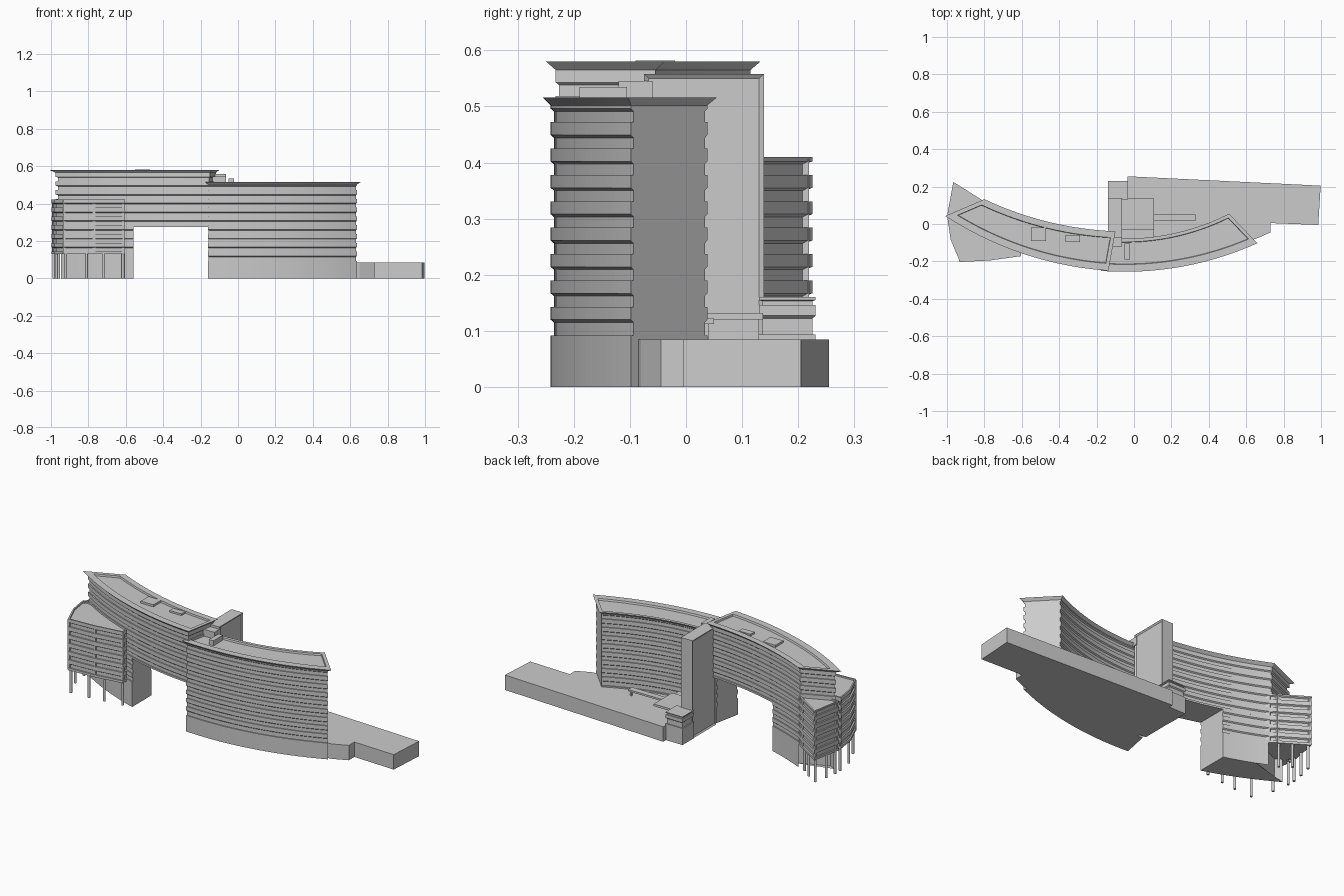
import bpy, bmesh, math
from mathutils import Vector

if "Cube" in bpy.data.objects:
    bpy.data.objects.remove(bpy.data.objects["Cube"])

GREY = bpy.data.materials.new("concrete grey")
GREY.diffuse_color = (0.6, 0.6, 0.6, 1)
GREY.use_nodes = True
GREY.node_tree.nodes["Principled BSDF"].inputs["Base Color"].default_value = GREY.diffuse_color
D = 0.006          # window strip recess
PITCH = 0.047      # floor height


def finish(name, bm):
    bmesh.ops.recalc_face_normals(bm, faces=bm.faces)
    me = bpy.data.meshes.new(name)
    bm.to_mesh(me)
    bm.free()
    me.materials.append(GREY)
    ob = bpy.data.objects.new(name, me)
    bpy.context.collection.objects.link(ob)
    return ob


def box(name, x0, x1, y0, y1, z0, z1, panel=False):
    bm = bmesh.new()
    bmesh.ops.create_cube(bm, size=1)
    for v in bm.verts:
        v.co = ((x0 + x1) / 2 + v.co.x * (x1 - x0),
                (y0 + y1) / 2 + v.co.y * (y1 - y0),
                (z0 + z1) / 2 + v.co.z * (z1 - z0))
    if panel:      # sunk panels on the two long sides
        bm.normal_update()
        sides = [f for f in bm.faces if abs(f.normal.x) > 0.9]
        bmesh.ops.inset_individual(bm, faces=sides, thickness=0.012, depth=-0.006)
    return finish(name, bm)


def offset(poly, dists):
    """Move every edge of a counter-clockwise outline inward by its own distance."""
    n, out = len(poly), []
    for i in range(n):
        a, b, c = (Vector(poly[k % n]) for k in (i - 1, i, i + 1))
        u, v = (b - a).normalized(), (c - b).normalized()
        n1, n2 = Vector((-u.y, u.x)), Vector((-v.y, v.x))
        p, q = b + n1 * dists[i - 1], b + n2 * dists[i]
        cr = u.x * v.y - u.y * v.x
        if abs(cr) < 1e-3:
            out.append((p + q) / 2)
        else:
            w = q - p
            out.append(p + u * ((w.x * v.y - w.y * v.x) / cr))
    return out


def loft(name, poly, rings, tags=None):
    """Stack outlines; each ring is (z, inset) or (z, {tag: inset})."""
    tags = tags or "w" * len(poly)
    bm, loops = bmesh.new(), []
    for z, d in rings:
        ds = [d.get(t, 0) if isinstance(d, dict) else d for t in tags]
        loops.append([bm.verts.new((p.x, p.y, z)) for p in offset(poly, ds)])
    n = len(poly)
    for lo, hi in zip(loops, loops[1:]):
        for i in range(n):
            j = (i + 1) % n
            bm.faces.new((lo[i], lo[j], hi[j], hi[i]))
    bm.faces.new(loops[0][::-1])
    bm.faces.new(loops[-1])
    return finish(name, bm)


def floors(first, count, d):
    """Projecting spandrels with bevelled undersides and recessed windows between."""
    r = []
    for i in range(count):
        z = first + i * PITCH
        r += [(z - 0.005, d), (z, 0), (z + 0.023, 0), (z + 0.023, d)]
    return r


def arc(a, b, c):
    """Lower circle through three points, returned as y(x)."""
    (ax, ay), (bx, by), (cx, cy) = a, b, c
    k = 2 * (ax * (by - cy) + bx * (cy - ay) + cx * (ay - by))
    A, B, C = ax * ax + ay * ay, bx * bx + by * by, cx * cx + cy * cy
    ox = (A * (by - cy) + B * (cy - ay) + C * (ay - by)) / k
    oy = (A * (cx - bx) + B * (ax - cx) + C * (bx - ax)) / k
    r = math.hypot(ax - ox, ay - oy)
    return lambda x: oy - math.sqrt(r * r - (x - ox) ** 2)


def crescent(front, back, fx, bx, n=28):
    """Outline between two arcs, tagged f (front), e (right end), b (back), s (left end)."""
    def run(fn, x0, x1):
        return [(x0 + (x1 - x0) * i / n, fn(x0 + (x1 - x0) * i / n)) for i in range(n + 1)]
    return run(front, *fx) + run(back, bx[1], bx[0]), "f" * n + "e" + "b" * n + "s"


# Right wing: full height curved slab with a plain slanted end
rf = arc((-0.155, -0.238), (0.2, -0.223), (0.635, -0.098))
rb = arc((-0.12, -0.09), (0.2, -0.067), (0.505, 0.038))
poly, tags = crescent(rf, rb, (-0.16, 0.635), (-0.13, 0.505))
W = {"f": D, "b": D}
loft("right_wing", poly,
     [(0, 0), (0.092, 0), (0.092, W)] + floors(0.12, 8, W)
     + [(0.491, W), (0.496, 0), (0.502, 0), (0.516, -0.014),
        (0.516, {"f": 0.025, "b": 0.004, "e": 0.004, "s": 0.004}),
        (0.506, {"f": 0.028, "b": 0.006, "e": 0.006, "s": 0.006})], tags)

# Left wing: raised bridge, one floor taller
lf = arc((-0.975, 0.04), (-0.56, -0.153), (-0.155, -0.232))
lb = arc((-0.80, 0.115), (-0.4, -0.018), (-0.12, -0.054))
poly, tags = crescent(lf, lb, (-0.975, -0.15), (-0.80, -0.118))
loft("left_wing", poly,
     [(0.275, 0), (0.285, 0), (0.285, D)] + floors(0.308, 5, D)
     + [(0.538, D), (0.543, 0), (0.565, 0), (0.58, -0.016),
        (0.58, {"f": 0.022, "b": 0.018, "e": 0.004, "s": 0.006}),
        (0.57, {"f": 0.025, "b": 0.02, "e": 0.006, "s": 0.008})], tags)

# Leg under the left wing
poly, tags = crescent(lf, lb, (-0.975, -0.56), (-0.80, -0.56), 14)
W = {"f": D, "b": D, "s": D}
loft("left_leg_floors", poly,
     [(0.13, 0), (0.143, 0), (0.143, W)] + floors(0.167, 2, W)
     + [(0.256, W), (0.261, 0), (0.277, 0)], tags)
loft("left_leg_base", poly, [(0, {"s": 0.06}), (0.132, {"s": 0.06})], tags)


# Two pavilions on columns at the left end
def pavilion(name, poly, tags, top, piers, posts):
    w = {"w": 0.008}
    loft(name, poly,
         [(0.13, 0), (0.143, 0), (0.143, w)] + floors(0.167, 5, w)
         + [(0.397, w), (0.402, 0), (top, 0), (top, 0.008), (top - 0.008, 0.008)], tags)
    for x, y in piers:
        box(name + "_pier", x - 0.007, x + 0.007, y - 0.007, y + 0.007, 0.131, top - 0.004)
    for x, y in posts:
        bm = bmesh.new()
        bmesh.ops.create_cone(bm, cap_ends=True, segments=12, radius1=0.007, radius2=0.007, depth=0.135)
        bmesh.ops.translate(bm, verts=bm.verts, vec=(x, y, 0.0675))
        finish(name + "_column", bm)


pavilion("front_pavilion",
         [(-0.997, 0.03), (-0.98, -0.085), (-0.93, -0.203), (-0.77, -0.195), (-0.605, -0.172),
          (-0.605, -0.13), (-0.93, 0.03)], "wwwwwnn", 0.422,
         [(-0.928, -0.193), (-0.77, -0.186), (-0.614, -0.163), (-0.985, 0.02)],
         [(-0.92, -0.19), (-0.81, -0.185), (-0.72, -0.175), (-0.615, -0.16), (-0.97, -0.08), (-0.985, 0.02)])
pavilion("back_pavilion",
         [(-0.998, 0.05), (-0.93, 0.04), (-0.79, 0.11), (-0.812, 0.128), (-0.966, 0.225)],
         "nnnww", 0.41,
         [(-0.961, 0.212), (-0.825, 0.127), (-0.987, 0.06)],
         [(-0.958, 0.205), (-0.89, 0.165), (-0.835, 0.125), (-0.975, 0.13), (-0.985, 0.065)])

# Stair tower and its low back annex
box("stair_tower", -0.138, -0.065, -0.075, 0.139, 0, 0.558, panel=True)
loft("back_annex", [(-0.14, 0.13), (-0.033, 0.13), (-0.033, 0.231), (-0.14, 0.231)],
     [(0, 0), (0.094, 0), (0.094, D), (0.122, D), (0.127, 0), (0.146, 0), (0.146, D),
      (0.153, D), (0.155, 0), (0.16, 0)])

# Low podium reaching out to the right
loft("podium", [(-0.1, -0.13), (0.3, -0.14), (0.62, -0.085), (0.65, -0.08), (0.73, -0.045),
                (0.73, 0.005), (0.985, -0.005), (0.998, 0.205), (-0.035, 0.255), (-0.035, 0.14),
                (-0.1, 0.14)], [(0, 0), (0.085, 0)])

# Rooms and flat canopies on the podium
box("podium_room", -0.07, 0.105, -0.09, 0.025, 0.08, 0.12)
box("podium_canopy", -0.07, 0.108, -0.03, 0.137, 0.12, 0.132)
box("podium_room_back", -0.07, 0.0, 0.02, 0.13, 0.08, 0.121)
box("long_canopy", 0.1, 0.33, 0.015, 0.05, 0.112, 0.122)
box("canopy_post", 0.315, 0.325, 0.03, 0.04, 0.08, 0.115)

# Plant boxes on the roofs
box("roof_box_large", -0.55, -0.47, -0.09, -0.02, 0.565, 0.582)
box("roof_box_small", -0.365, -0.29, -0.095, -0.06, 0.565, 0.58)
box("roof_box_right", -0.05, -0.022, -0.19, -0.105, 0.5, 0.535)
box("roof_link", -0.14, -0.065, -0.12, -0.06, 0.5, 0.545)
